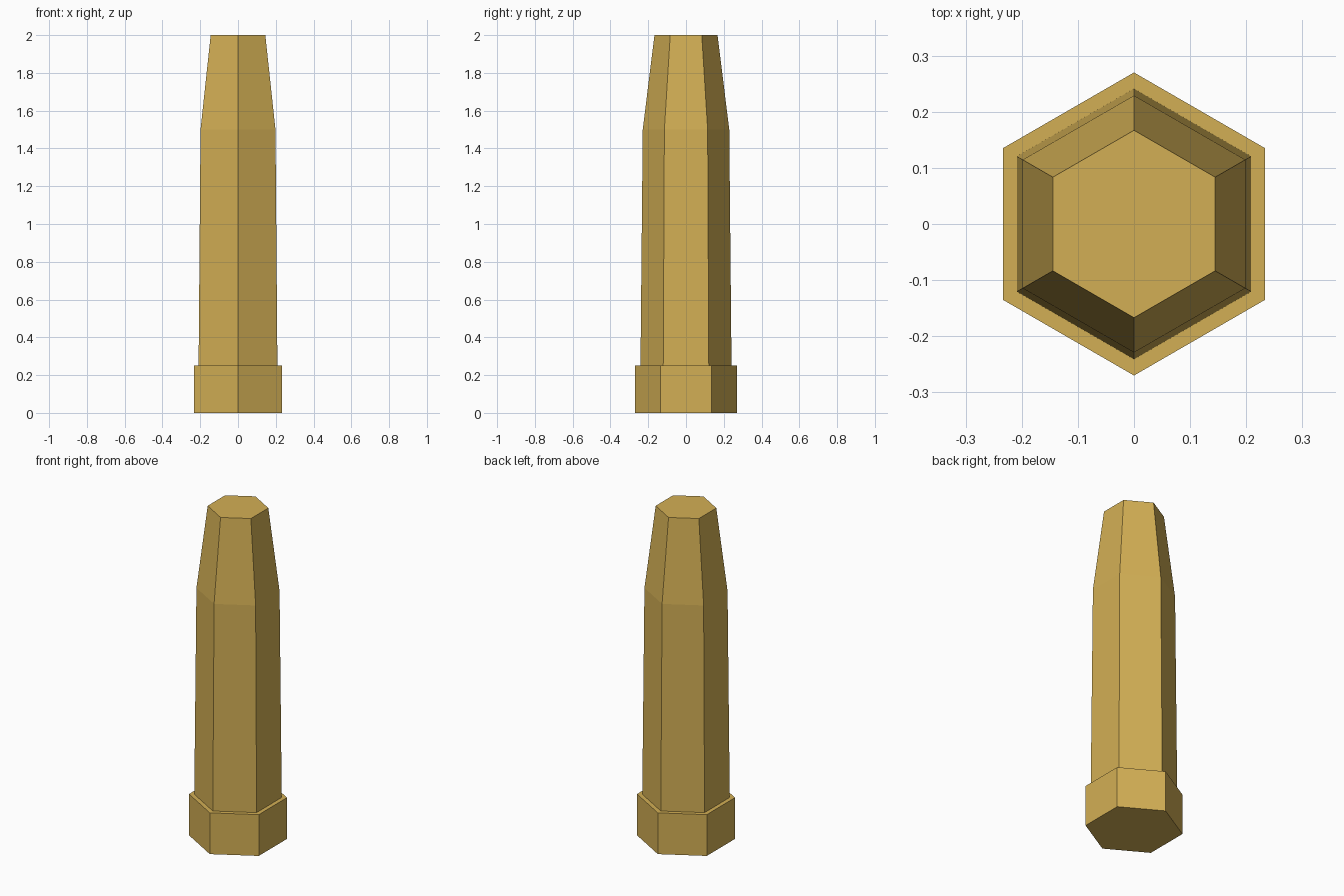
import bpy
import bmesh
from math import cos, sin, pi

cube = bpy.data.objects.get("Cube")
if cube:
    bpy.data.objects.remove(cube, do_unlink=True)

SIDES = 6
gold = bpy.data.materials.new("brass_gold")
gold.use_nodes = True
colour = (0.65, 0.43, 0.09, 1)
gold.diffuse_color = colour
gold.node_tree.nodes["Principled BSDF"].inputs["Base Color"].default_value = colour


def hex_column(name, profile):
    """Closed six-sided column through (radius, height) rings, corners facing front and back."""
    bm = bmesh.new()
    rings = []
    for radius, z in profile:
        angles = [pi / 2 + 2 * pi * i / SIDES for i in range(SIDES)]
        rings.append([bm.verts.new((radius * cos(a), radius * sin(a), z)) for a in angles])
    for low, high in zip(rings, rings[1:]):
        for i in range(SIDES):
            j = (i + 1) % SIDES
            bm.faces.new((low[i], low[j], high[j], high[i]))
    bm.faces.new(rings[0][::-1])
    bm.faces.new(rings[-1])
    mesh = bpy.data.meshes.new(name)
    bm.to_mesh(mesh)
    bm.free()
    mesh.materials.append(gold)
    obj = bpy.data.objects.new(name, mesh)
    bpy.context.collection.objects.link(obj)
    return obj


# Wide foot collar
hex_column("base_collar", [(0.27, 0), (0.27, 0.25)])

# Slightly tapered shaft narrowing to a flat tip
hex_column("shaft", [(0.241, 0.25), (0.229, 1.5), (0.167, 2)])
